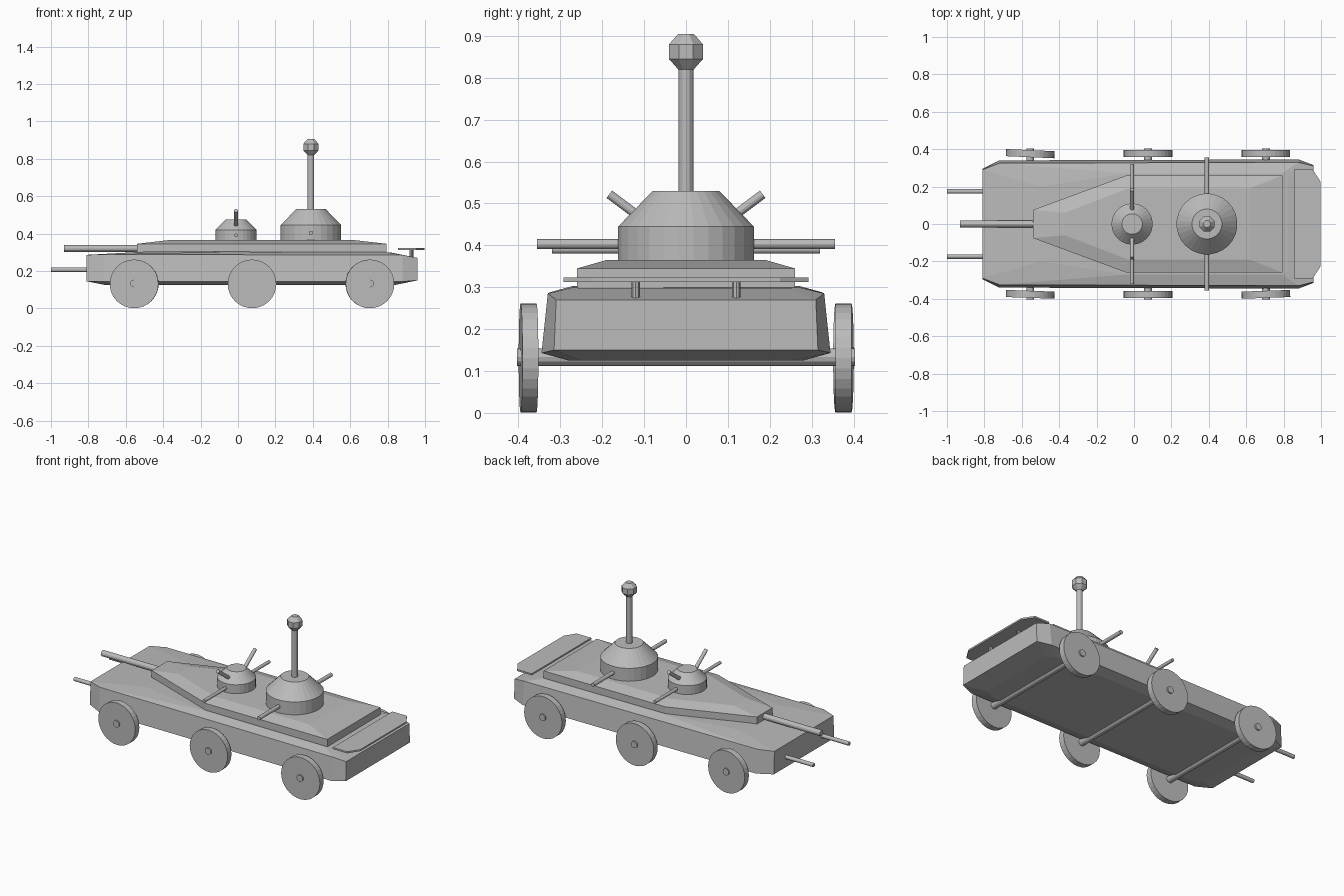
import bpy
from math import radians, cos, sin, pi
from mathutils import Vector

cube = bpy.data.objects.get("Cube")
if cube:
    bpy.data.objects.remove(cube)

grey = bpy.data.materials.new("plain_grey")
grey.use_nodes = True
grey.diffuse_color = (0.5, 0.5, 0.5, 1)
grey.node_tree.nodes["Principled BSDF"].inputs["Base Color"].default_value = (0.5, 0.5, 0.5, 1)


def loft(name, rings):
    """Closed solid skinned through rings of equal length, lowest first."""
    n = len(rings[0])
    verts = [p for ring in rings for p in ring]
    faces = [tuple(range(n))[::-1], tuple(range(len(verts) - n, len(verts)))]
    for k in range(len(rings) - 1):
        for i in range(n):
            j = (i + 1) % n
            faces.append((k * n + i, k * n + j, k * n + n + j, k * n + n + i))
    mesh = bpy.data.meshes.new(name)
    mesh.from_pydata(verts, [], faces)
    mesh.materials.append(grey)
    obj = bpy.data.objects.new(name, mesh)
    bpy.context.collection.objects.link(obj)
    return obj


def mirrored(half):
    """Full counter-clockwise outline from its right half, front to rear."""
    return [(x, -y, z) for x, y, z in half] + [(x, y, z) for x, y, z in reversed(half)]


def lathe(name, x, profile, sides):
    return loft(name, [[(x + r * cos(2 * pi * (i + 0.5) / sides),
                         r * sin(2 * pi * (i + 0.5) / sides), z)
                        for i in range(sides)] for r, z in profile])


def rod(name, start, end, radius, sides=12):
    a, b = Vector(start), Vector(end)
    bpy.ops.mesh.primitive_cylinder_add(vertices=sides, radius=radius,
                                        depth=(b - a).length, location=(a + b) / 2)
    obj = bpy.context.object
    obj.name = name
    obj.rotation_euler = (b - a).to_track_quat('Z', 'Y').to_euler()
    obj.data.materials.append(grey)
    return obj


# Hull with chamfered corners, sloped belly and raised deck
loft("hull", [
    mirrored([(-0.71, 0.25, 0.125), (-0.66, 0.28, 0.125), (0.78, 0.28, 0.125), (0.84, 0.25, 0.125)]),
    mirrored([(-0.81, 0.295, 0.145), (-0.72, 0.34, 0.143), (0.88, 0.345, 0.143), (0.96, 0.315, 0.15)]),
    mirrored([(-0.81, 0.29, 0.286), (-0.72, 0.325, 0.288), (0.88, 0.33, 0.285), (0.96, 0.31, 0.27)]),
    mirrored([(-0.5, 0.2, 0.303), (-0.04, 0.27, 0.303), (0.79, 0.27, 0.3), (0.82, 0.25, 0.298)]),
])

# Superstructure tapering to the bow gun
outline = [(-0.54, 0.075), (-0.04, 0.26), (0.795, 0.26)]
loft("superstructure", [
    mirrored([(x, y, 0.292) for x, y in outline]),
    mirrored([(x, y, 0.345) for x, y in outline]),
    mirrored([(-0.37, 0.06, 0.365), (-0.03, 0.19, 0.365), (0.62, 0.19, 0.365)]),
])

# Turrets, mast and ball
lathe("main_turret", 0.39, [(0.163, 0.355), (0.163, 0.445), (0.08, 0.53)], 28)
lathe("small_turret", -0.01, [(0.11, 0.355), (0.11, 0.42), (0.055, 0.475)], 28)
rod("mast", (0.39, 0, 0.52), (0.39, 0, 0.83), 0.0175)
lathe("mast_ball", 0.39, [(0.02, 0.82), (0.044, 0.845), (0.044, 0.88), (0.02, 0.905)], 8)

# Bow gun
rod("bow_gun", (-0.93, 0, 0.32), (-0.5, 0, 0.32), 0.018)

# Paired parts on both sides
for side, s in (("left", 1), ("right", -1)):
    rod(f"lower_gun_{side}", (-1, s * 0.174, 0.207), (-0.78, s * 0.174, 0.207), 0.012)
    rod(f"main_turret_gun_{side}", (0.39, s * 0.1, 0.403), (0.39, s * 0.356, 0.403), 0.012)
    rod(f"small_turret_gun_{side}", (-0.01, s * 0.05, 0.39), (-0.01, s * 0.32, 0.39), 0.01)
    rod(f"raised_gun_{side}", (-0.01, s * 0.04, 0.415), (-0.01, s * 0.183, 0.522), 0.011)
    rod(f"wing_post_{side}", (0.927, s * 0.12, 0.265), (0.927, s * 0.12, 0.318), 0.01, 8)

# Axles and wheels, a few of them slightly toed
toe = {("front", 1): -2.5, ("front", -1): -2, ("rear", -1): 2}
for place, x in (("front", -0.555), ("middle", 0.075), ("rear", 0.705)):
    rod(f"{place}_axle", (x, -0.403, 0.133), (x, 0.403, 0.133), 0.021)
    for side, s in (("left", 1), ("right", -1)):
        wheel = rod(f"{place}_wheel_{side}", (x, s * 0.357, 0.131), (x, s * 0.395, 0.131), 0.13, 32)
        wheel.rotation_euler = (radians(90), 0, radians(toe.get((place, s), 0)))

# Rear wing
wing = [(0.855, 0.292), (0.955, 0.292), (0.998, 0.225)]
loft("rear_wing", [mirrored([(x, y, z) for x, y in wing]) for z in (0.313, 0.323)])
